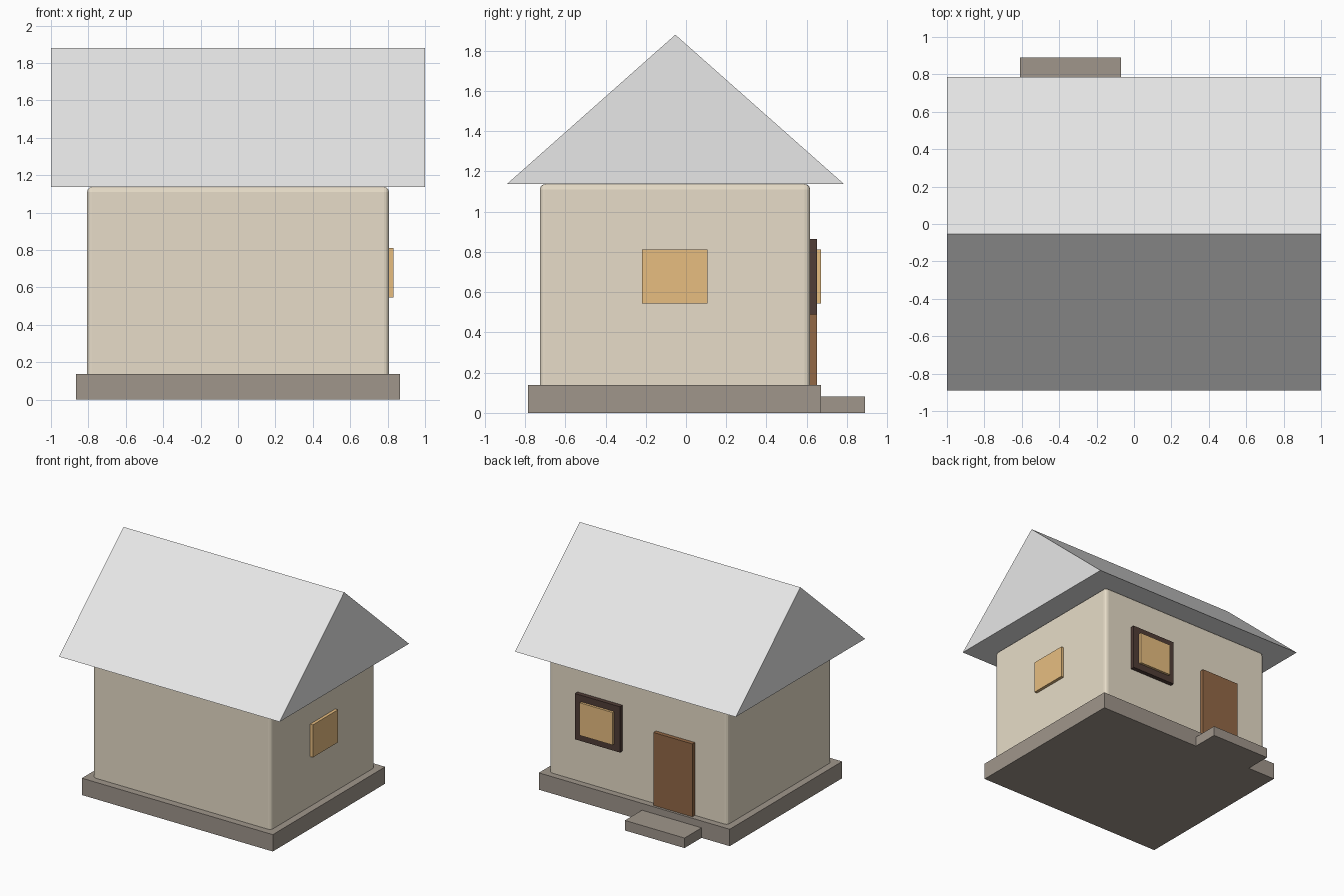
import bpy
import bmesh

if "Cube" in bpy.data.objects:
    bpy.data.objects.remove(bpy.data.objects["Cube"], do_unlink=True)


def material(name, rgb):
    mat = bpy.data.materials.new(name)
    mat.use_nodes = True
    colour = (*rgb, 1.0)
    mat.diffuse_color = colour
    shader = next(n for n in mat.node_tree.nodes if n.type == "BSDF_PRINCIPLED")
    shader.inputs["Base Color"].default_value = colour
    return mat


plaster = material("cream_plaster", (0.80, 0.72, 0.58))
stone = material("grey_stone", (0.35, 0.305, 0.26))
roofing = material("pale_grey_roofing", (0.80, 0.80, 0.80))
glow = material("amber_glass", (0.81, 0.52, 0.22))
brown = material("brown_wood", (0.29, 0.14, 0.061))
dark = material("dark_wood", (0.082, 0.047, 0.038))


def finish(name, bm, mat):
    bmesh.ops.recalc_face_normals(bm, faces=bm.faces)
    mesh = bpy.data.meshes.new(name)
    bm.to_mesh(mesh)
    bm.free()
    mesh.materials.append(mat)
    obj = bpy.data.objects.new(name, mesh)
    bpy.context.collection.objects.link(obj)
    return obj


def box(name, xs, ys, zs, mat):
    """Box filling the given x, y and z ranges."""
    bm = bmesh.new()
    bmesh.ops.create_cube(bm, size=1.0)
    for v in bm.verts:
        for axis, (low, high) in enumerate((xs, ys, zs)):
            v.co[axis] = high if v.co[axis] > 0 else low
    return finish(name, bm, mat)


def prism(name, profile, half_length, mat):
    """Extrude a (y, z) profile along x."""
    bm = bmesh.new()
    end = bm.faces.new([bm.verts.new((-half_length, y, z)) for y, z in profile])
    grown = bmesh.ops.extrude_face_region(bm, geom=[end])["geom"]
    verts = [g for g in grown if isinstance(g, bmesh.types.BMVert)]
    bmesh.ops.translate(bm, verts=verts, vec=(2 * half_length, 0, 0))
    return finish(name, bm, mat)


# Base and doorstep
box("foundation", (-0.865, 0.865), (-0.785, 0.67), (0, 0.138), stone)
box("doorstep", (-0.61, -0.07), (0.66, 0.89), (0, 0.082), stone)

# Walls with softened edges
walls = box("walls", (-0.807, 0.807), (-0.727, 0.617), (0.003, 1.137), plaster)
bevel = walls.modifiers.new("soft_edges", "BEVEL")
bevel.width = 0.027
bevel.segments = 3

# Solid gable roof
prism("roof", [(-0.89, 1.138), (0.785, 1.138), (-0.053, 1.88)], 1.0, roofing)

# Door, framed back window and plain side window
box("door", (-0.513, -0.16), (0.58, 0.65), (0.12, 0.735), brown)
box("window_frame", (0.142, 0.55), (0.58, 0.652), (0.49, 0.865), dark)
box("back_window_pane", (0.196, 0.494), (0.6, 0.672), (0.545, 0.812), glow)
box("side_window_pane", (0.77, 0.832), (-0.218, 0.107), (0.545, 0.812), glow)
